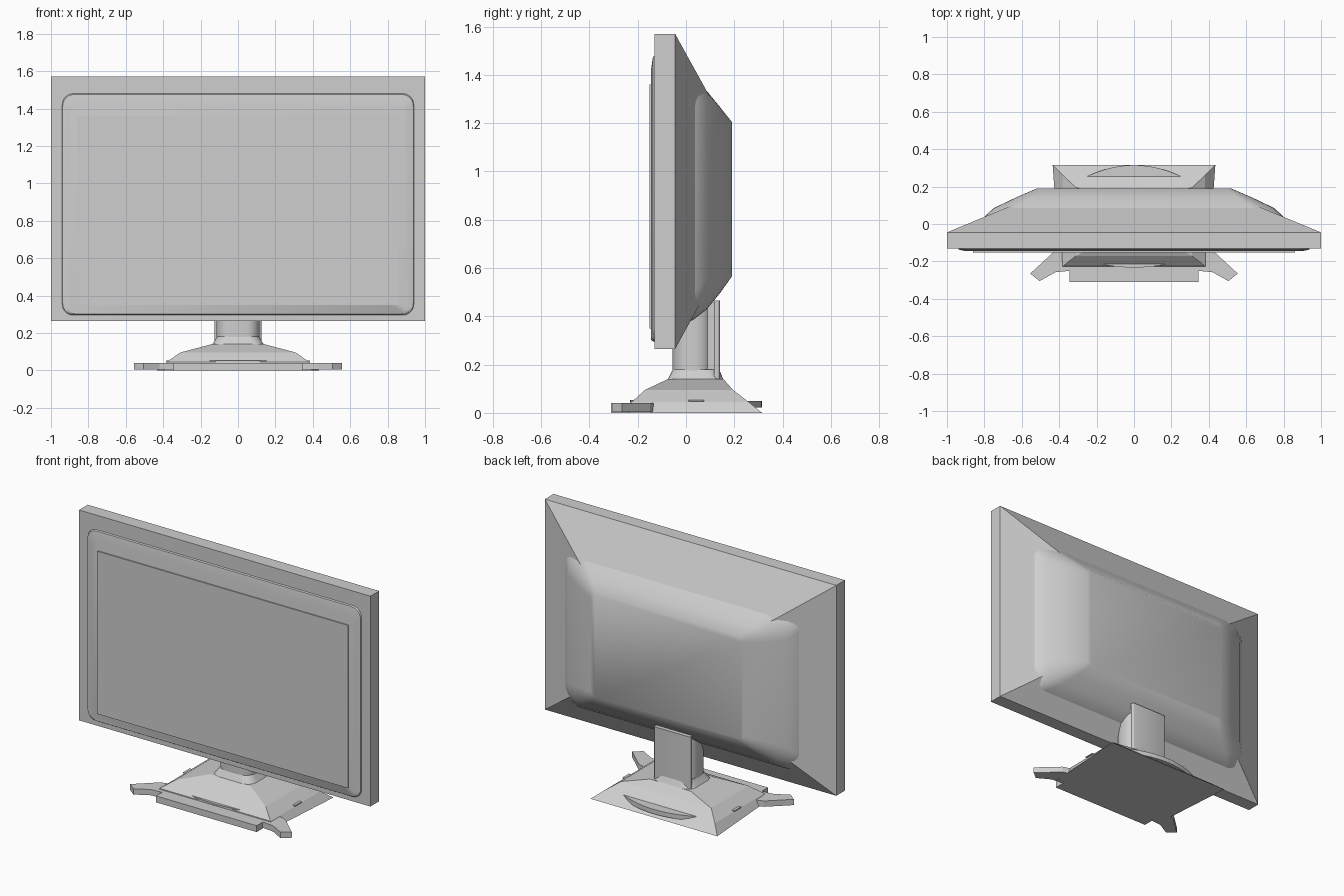
import bpy, bmesh, math

cube = bpy.data.objects.get("Cube")
if cube:
    bpy.data.objects.remove(cube, do_unlink=True)

grey = bpy.data.materials.new("light_grey")
grey.use_nodes = True
COLOUR = (0.62, 0.62, 0.62, 1)
grey.diffuse_color = COLOUR
grey.node_tree.nodes["Principled BSDF"].inputs["Base Color"].default_value = COLOUR


def rounded(hx, low, high, r=0, steps=6):
    """Rectangle outline, symmetric in x, with rounded corners."""
    if r == 0:
        return [(hx, high), (-hx, high), (-hx, low), (hx, low)]
    pts = []
    corners = [(hx - r, high - r), (r - hx, high - r), (r - hx, low + r), (hx - r, low + r)]
    for k, (cx, cy) in enumerate(corners):
        for i in range(steps + 1):
            a = math.pi / 2 * (k + i / steps)
            pts.append((cx + r * math.cos(a), cy + r * math.sin(a)))
    return pts


def loft(name, rings, axis="z", smooth=None):
    """Skin a stack of (level, outline) rings and cap both ends."""
    bm = bmesh.new()
    loops = []
    for level, outline in rings:
        loops.append([bm.verts.new((u, v, level) if axis == "z" else (u, level, v))
                      for u, v in outline])
    for a, b in zip(loops, loops[1:]):
        for i in range(len(a)):
            j = (i + 1) % len(a)
            bm.faces.new((a[i], a[j], b[j], b[i]))
    bm.faces.new(loops[0])
    bm.faces.new(loops[-1])
    bmesh.ops.recalc_face_normals(bm, faces=bm.faces[:])
    mesh = bpy.data.meshes.new(name)
    bm.to_mesh(mesh)
    bm.free()
    mesh.materials.append(grey)
    ob = bpy.data.objects.new(name, mesh)
    bpy.context.collection.objects.link(ob)
    if smooth:
        bpy.ops.object.select_all(action="DESELECT")
        ob.select_set(True)
        bpy.context.view_layer.objects.active = ob
        bpy.ops.object.shade_smooth_by_angle(angle=math.radians(smooth))
    return ob


def slab(name, outline, bottom, top, smooth=None):
    return loft(name, [(bottom, outline), (top, outline)], smooth=smooth)


# Monitor casing with tapered back
loft("casing", [
    (-0.13, rounded(1, 0.265, 1.57)),
    (-0.045, rounded(1, 0.265, 1.57)),
    (0.125, rounded(0.59, 0.573, 1.262)),
], axis="y")

# Rounded bulge on the back
loft("back_bulge", [
    (-0.02, rounded(0.83, 0.365, 1.40, 0.10)),
    (0.03, rounded(0.81, 0.385, 1.38, 0.11)),
    (0.085, rounded(0.75, 0.428, 1.335, 0.12)),
    (0.14, rounded(0.635, 0.495, 1.268, 0.08)),
    (0.19, rounded(0.52, 0.565, 1.205, 0.03)),
], axis="y", smooth=60)

# Raised screen surround and screen plate
loft("screen_surround", [
    (-0.13, rounded(0.94, 0.295, 1.48, 0.06)),
    (-0.137, rounded(0.937, 0.297, 1.475, 0.06)),
    (-0.145, rounded(0.90, 0.302, 1.42, 0.03)),
], axis="y", smooth=40)
loft("screen", [(-0.144, rounded(0.86, 0.35, 1.36)),
                (-0.152, rounded(0.86, 0.35, 1.36))], axis="y")

# Neck: rounded column, recessed groove and back rail
slab("neck_column", rounded(0.115, -0.055, 0.11, 0.07), 0.12, 0.46, 40)
slab("neck_groove", rounded(0.095, 0.09, 0.125), 0.12, 0.46)
slab("neck_rail", rounded(0.125, 0.115, 0.14, 0.01, 3), 0.12, 0.465, 40)

# Stand base, stepped in like a low hill
base_front, base_back = -0.235, 0.315
loft("stand_base", [
    (0, [(0.435, base_back), (-0.435, base_back), (-0.395, base_front), (0.395, base_front)]),
    (0.045, rounded(0.38, -0.225, 0.26)),
    (0.095, rounded(0.31, -0.17, 0.195)),
    (0.14, rounded(0.14, -0.075, 0.155)),
])
loft("neck_collar", [
    (0.13, rounded(0.145, -0.08, 0.16, 0.06)),
    (0.15, rounded(0.13, -0.07, 0.15, 0.06)),
    (0.18, rounded(0.112, -0.054, 0.138, 0.06)),
], smooth=50)

# Front foot plate
slab("front_plate", rounded(0.345, -0.31, -0.16), 0, 0.04)


def crescent(width, root, depth, count=12):
    """Outline bowed outwards in y from a straight root."""
    arc = [-1 + 2 * i / count for i in range(count + 1)]
    return [(width * t, root + depth * (1 - t * t)) for t in arc]


# Curved lips on the front and back slopes
slab("front_lip", crescent(0.21, -0.205, -0.028), 0.044, 0.054)
slab("back_lip", crescent(0.26, 0.25, 0.065), 0.022, 0.05)

# Splayed feet and side slits
for side, label in ((1, "left"), (-1, "right")):
    foot = [(0.37, -0.13), (0.43, -0.15), (0.555, -0.265),
            (0.505, -0.305), (0.42, -0.258), (0.34, -0.25)]
    slab(label + "_foot", [(side * x, y) for x, y in foot], 0.004, 0.04)
    slit = [(0.36, 0.01), (0.385, 0.01), (0.385, 0.075), (0.36, 0.075)]
    slab(label + "_slit", [(side * x, y) for x, y in slit], 0.047, 0.053)
